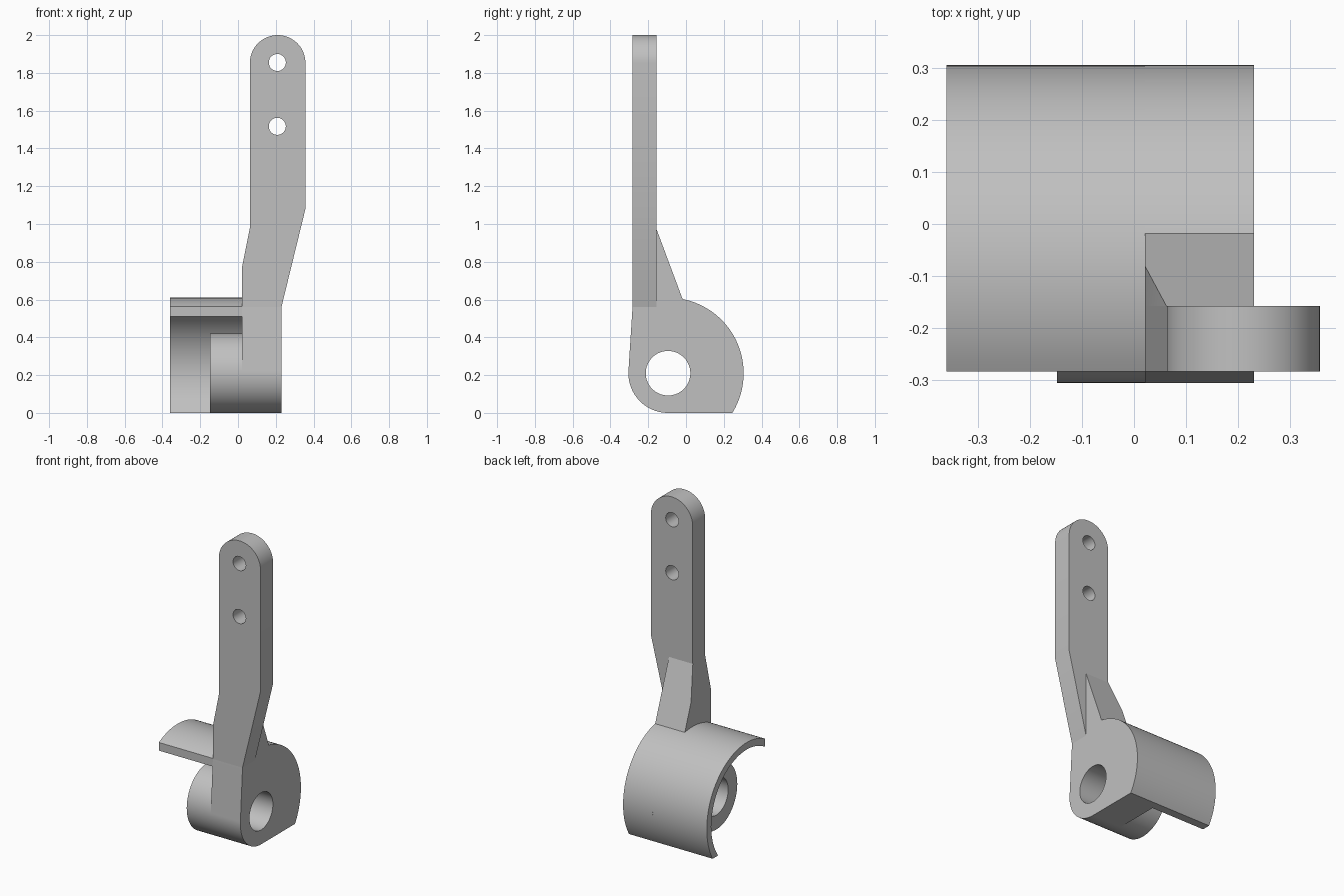
import bpy, bmesh
from math import radians, degrees, cos, sin, acos, asin, pi
from mathutils import Vector

if "Cube" in bpy.data.objects:
    bpy.data.objects.remove(bpy.data.objects["Cube"])

grey = bpy.data.materials.new("plain_grey")
grey.use_nodes = True
colour = (0.53, 0.53, 0.53, 1)
grey.diffuse_color = colour
grey.node_tree.nodes["Principled BSDF"].inputs["Base Color"].default_value = colour

# Shared dimensions: pivot axis (y, z), radii and slab limits
PY, PZ = -0.095, 0.21
R_HUB, R_BORE, R_OUT, R_IN = 0.21, 0.118, 0.40, 0.355
X_WALL, X_END = 0.021, 0.23
Y_FRONT, Y_BACK = -0.283, -0.157
Z_JOIN = 0.56


def arc(cx, cy, r, start, end, steps=48):
    """Points on an arc, angles in degrees."""
    angles = [radians(start + (end - start) * i / steps) for i in range(steps + 1)]
    return [(cx + r * cos(a), cy + r * sin(a)) for a in angles]


def prism(name, profile, low, high, axis):
    """Extrude a 2D profile: (y, z) along x, or (x, z) along y."""
    place = (lambda a, b, t: (t, a, b)) if axis == "x" else (lambda a, b, t: (a, t, b))
    bm = bmesh.new()
    face = bm.faces.new([bm.verts.new(place(a, b, low)) for a, b in profile])
    moved = bmesh.ops.extrude_face_region(bm, geom=[face])["geom"]
    bmesh.ops.translate(bm, verts=[v for v in moved if isinstance(v, bmesh.types.BMVert)],
                        vec=place(0, 0, high - low))
    bmesh.ops.recalc_face_normals(bm, faces=bm.faces)
    mesh = bpy.data.meshes.new(name)
    bm.to_mesh(mesh)
    bm.free()
    obj = bpy.data.objects.new(name, mesh)
    bpy.context.collection.objects.link(obj)
    mesh.materials.append(grey)
    return obj


def circle(cx, cy, r):
    return arc(cx, cy, r, 0, 360, 64)[:-1]


def drill(obj, cutter):
    mod = obj.modifiers.new("hole", "BOOLEAN")
    mod.operation, mod.solver, mod.object = "DIFFERENCE", "EXACT", cutter
    cutter.hide_render = True
    cutter.hide_set(True)


def angle_at(offset, r):
    return degrees(acos(offset / r))


# End wall: hub, rounded back, flat foot and sloping gusset
foot_out = degrees(asin(-PZ / R_OUT))
foot_in = degrees(asin(-PZ / R_IN))
profile = arc(PY, PZ, R_HUB, 176.3, 270)
profile += arc(PY, PZ, R_OUT, foot_out, angle_at(-0.018 - PY, R_OUT))
profile += [(Y_BACK, 0.975), (Y_BACK, Z_JOIN), (Y_FRONT, Z_JOIN)]
end_wall = prism("end_wall", profile, X_WALL, X_END, "x")

# Trim the gusset's side to the slope of the lever
bm = bmesh.new()
bm.from_mesh(end_wall.data)
cut = bmesh.ops.bisect_plane(bm, geom=bm.verts[:] + bm.edges[:] + bm.faces[:],
                             plane_co=Vector((X_WALL, 0, 0.77)),
                             plane_no=Vector((-0.21, 0, 0.042)), clear_outer=True)
bmesh.ops.holes_fill(bm, edges=[e for e in bm.edges if e.is_boundary])
bmesh.ops.recalc_face_normals(bm, faces=bm.faces)
bm.to_mesh(end_wall.data)
bm.free()

# Boss around the pivot and curved shell
boss = prism("pivot_boss", circle(PY, PZ, R_HUB), -0.148, X_WALL, "x")
lip = Y_FRONT - PY
shell_profile = arc(PY, PZ, R_OUT, foot_out, angle_at(lip, R_OUT))
shell_profile += arc(PY, PZ, R_IN, angle_at(lip, R_IN), foot_in)
shell = prism("curved_shell", shell_profile, -0.36, X_WALL, "x")

# Lever arm with rounded tip
lever_profile = [(X_WALL, Z_JOIN), (X_END, Z_JOIN), (0.357, 1.08)]
lever_profile += arc(0.21, 1.853, 0.147, 0, 180)
lever_profile += [(0.063, 0.98), (X_WALL, 0.77)]
lever = prism("lever_arm", lever_profile, Y_FRONT, Y_BACK, "y")

# Bore and bolt holes
bore = prism("bore_cutter", circle(PY, PZ, R_BORE), -0.5, 0.5, "x")
drill(end_wall, bore)
drill(boss, bore)
for i, z in enumerate((1.855, 1.517)):
    drill(lever, prism(f"bolt_hole_cutter_{i}", circle(0.208, z, 0.045), -0.5, 0.2, "y"))

# Apply the holes, remove the cutters, smooth the round surfaces
for obj in (end_wall, boss, shell, lever):
    bpy.ops.object.select_all(action="DESELECT")
    obj.select_set(True)
    bpy.context.view_layer.objects.active = obj
    for mod in list(obj.modifiers):
        bpy.ops.object.modifier_apply(modifier=mod.name)
    bpy.ops.object.shade_smooth_by_angle(angle=radians(25))
for obj in [o for o in bpy.data.objects if "cutter" in o.name]:
    bpy.data.objects.remove(obj)
